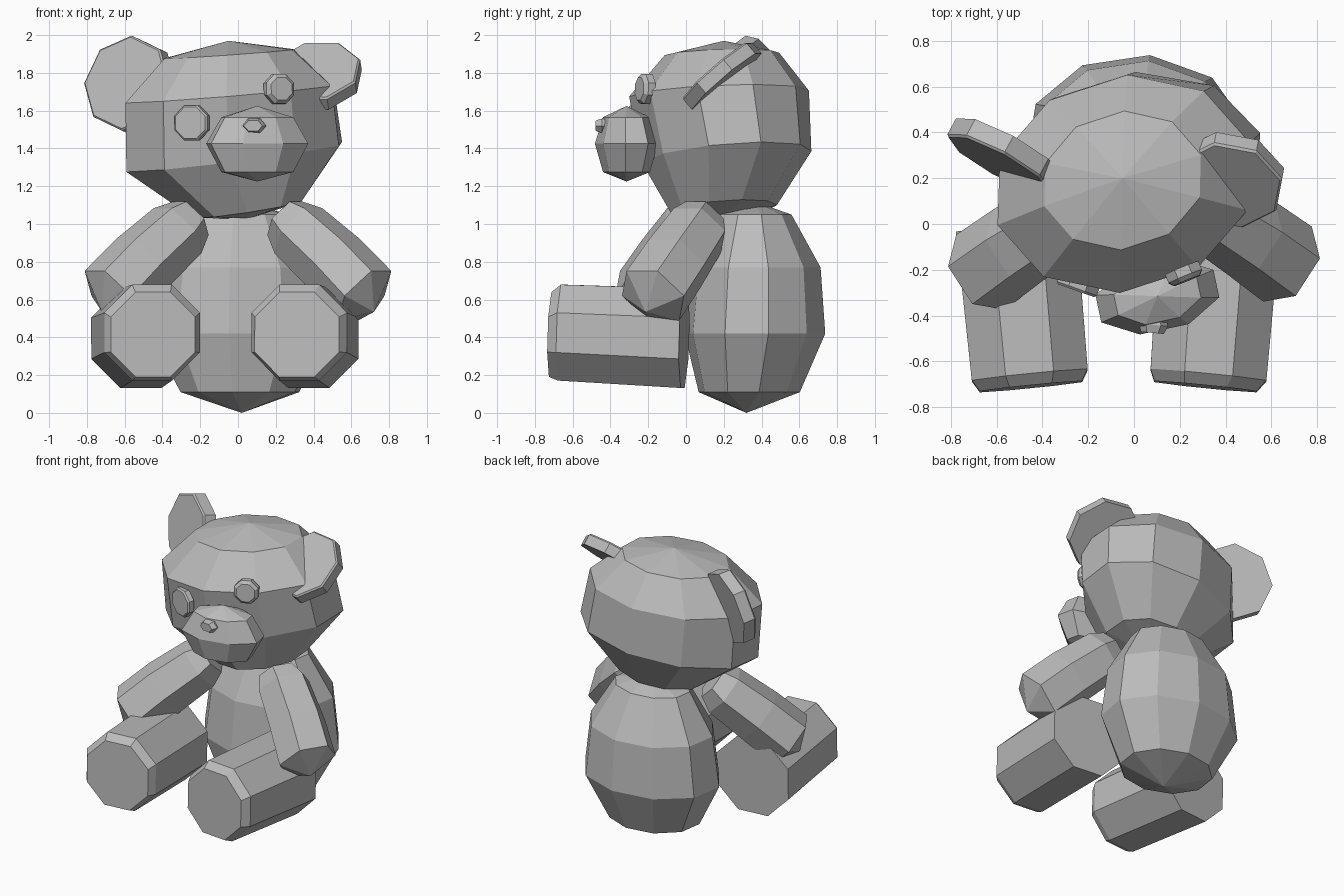
import bpy, bmesh, math
from mathutils import Vector, Matrix

if "Cube" in bpy.data.objects:
    bpy.data.objects.remove(bpy.data.objects["Cube"])

grey = bpy.data.materials.new("plain grey")
grey.diffuse_color = (0.5, 0.5, 0.5, 1)
grey.use_nodes = True
grey.node_tree.nodes["Principled BSDF"].inputs["Base Color"].default_value = grey.diffuse_color


def loft(name, rings, n, axis=(0, 0, 1), phase=0.0, twist=0.0):
    """Join rings (centre, ru, rv, slope_u, slope_v) into a closed faceted solid; ru = 0 is a pole."""
    a = Vector(axis).normalized()
    u = Vector((1, 0, 0)) if abs(a.z) > 0.99 else Vector((0, 0, 1)).cross(a).normalized()
    v = a.cross(u)
    turn = Matrix.Rotation(math.radians(twist), 3, a)
    bm = bmesh.new()
    loops = []
    for c, ru, rv, *slope in rings:
        su, sv = slope or (0, 0)
        c = Vector(c)
        if ru == 0:
            loops.append([bm.verts.new(c)])
            continue
        loop = []
        for i in range(n):
            t = math.radians(phase) + 2 * math.pi * i / n
            d = turn @ (u * ru * math.cos(t) + v * rv * math.sin(t))
            loop.append(bm.verts.new(c + d + a * (su * d.dot(u) + sv * d.dot(v))))
        loops.append(loop)
    for lo, hi in zip(loops, loops[1:]):
        for i in range(n):
            j = (i + 1) % n
            if len(lo) == 1:
                bm.faces.new((lo[0], hi[j], hi[i]))
            elif len(hi) == 1:
                bm.faces.new((lo[i], lo[j], hi[0]))
            else:
                bm.faces.new((lo[i], lo[j], hi[j], hi[i]))
    for end in (loops[0], loops[-1]):
        if len(end) > 1:
            bm.faces.new(end)
    bmesh.ops.recalc_face_normals(bm, faces=bm.faces)
    me = bpy.data.meshes.new(name)
    bm.to_mesh(me)
    bm.free()
    me.materials.append(grey)
    ob = bpy.data.objects.new(name, me)
    bpy.context.collection.objects.link(ob)
    return ob


def disc(name, centre, normal, r, thick, bevel, phase=0.0):
    """Octagonal plate with a small chamfer on its front rim."""
    c, d = Vector(centre), Vector(normal).normalized()
    loft(name, [(c - d * thick / 2, r, r),
                (c + d * (thick / 2 - bevel), r, r),
                (c + d * thick / 2, r - bevel, r - bevel)], 8, d, phase)


# body
loft("body", [((0.02, 0.32, 0.0), 0, 0),
              ((0.01, 0.335, 0.11), 0.32, 0.27),
              ((0.01, 0.365, 0.42), 0.485, 0.375),
              ((0.01, 0.37, 0.77), 0.44, 0.345),
              ((0.01, 0.36, 1.05), 0.27, 0.2),
              ((0.01, 0.36, 1.12), 0, 0)], 10, phase=11)

# head, tipped to one side and turned a little
loft("head", [((0.06, 0.2, 1.03), 0, 0),
              ((0.05, 0.2, 1.08), 0.3, 0.28, 0.15, 0.07),
              ((-0.02, 0.215, 1.355), 0.6, 0.44, 0.12, 0.06),
              ((-0.045, 0.175, 1.69), 0.58, 0.47, 0.08, 0.03),
              ((-0.05, 0.19, 1.9), 0.36, 0.3, 0.07, 0.02),
              ((-0.05, 0.2, 1.97), 0, 0)], 10, phase=-103, twist=14)

# ears
disc("left_ear", (-0.572, 0.3, 1.738), (-0.46, -0.85, 0.2), 0.257, 0.09, 0.01)
disc("right_ear", (0.415, 0.19, 1.785), (-0.12, -0.64, 0.75), 0.245, 0.08, 0.01, 22.5)

# muzzle and nose
muzzle = loft("muzzle", [((0, 0, -0.2), 0, 0),
                         ((0, 0, -0.15), 0.2, 0.12),
                         ((0, 0, 0), 0.285, 0.16),
                         ((0, 0, 0.14), 0.2, 0.12),
                         ((0, 0, 0.2), 0, 0)], 8, phase=22.5)
muzzle.location = (0.102, -0.315, 1.425)
muzzle.rotation_euler.z = math.radians(12)
loft("nose", [((0.085, -0.39, 1.52), 0.05, 0.03),
              ((0.085, -0.44, 1.52), 0.065, 0.045),
              ((0.08, -0.475, 1.52), 0.05, 0.032)], 6, axis=(-0.1, -1, 0))

# eyes
disc("left_eye", (-0.245, -0.27, 1.535), (-0.33, -0.93, 0.0), 0.1, 0.045, 0.01, 22.5)
disc("right_eye", (0.22, -0.22, 1.715), (0.38, -0.92, 0.05), 0.085, 0.06, 0.02, 22.5)

# arms (the left one reaches slightly further forward)
for side, s, dy in (("left", -1, -0.035), ("right", 1, 0.0)):
    path = [((0.25, 0.09, 1.03), 0.13), ((0.32, 0.06, 0.965), 0.175), ((0.51, -0.06, 0.79), 0.19),
            ((0.67, -0.175, 0.62), 0.195), ((0.72, -0.215, 0.535), 0)]
    loft(side + "_arm", [((s * x, y + dy, z), r, r) for (x, y, z), r in path],
         6, axis=(s * 0.65, -0.42, -0.62))

# legs
for side, s, sole, front, back in (("left", -1, -0.45, -0.455, -0.515),
                                   ("right", 1, 0.312, 0.325, 0.375)):
    loft(side + "_leg", [((back, -0.01, 0.395), 0.285, 0.285),
                         ((front, -0.66, 0.425), 0.275, 0.275),
                         ((sole, -0.71, 0.415), 0.243, 0.243)],
         8, axis=(-s * 0.1, -1, 0.03), phase=22.5)
